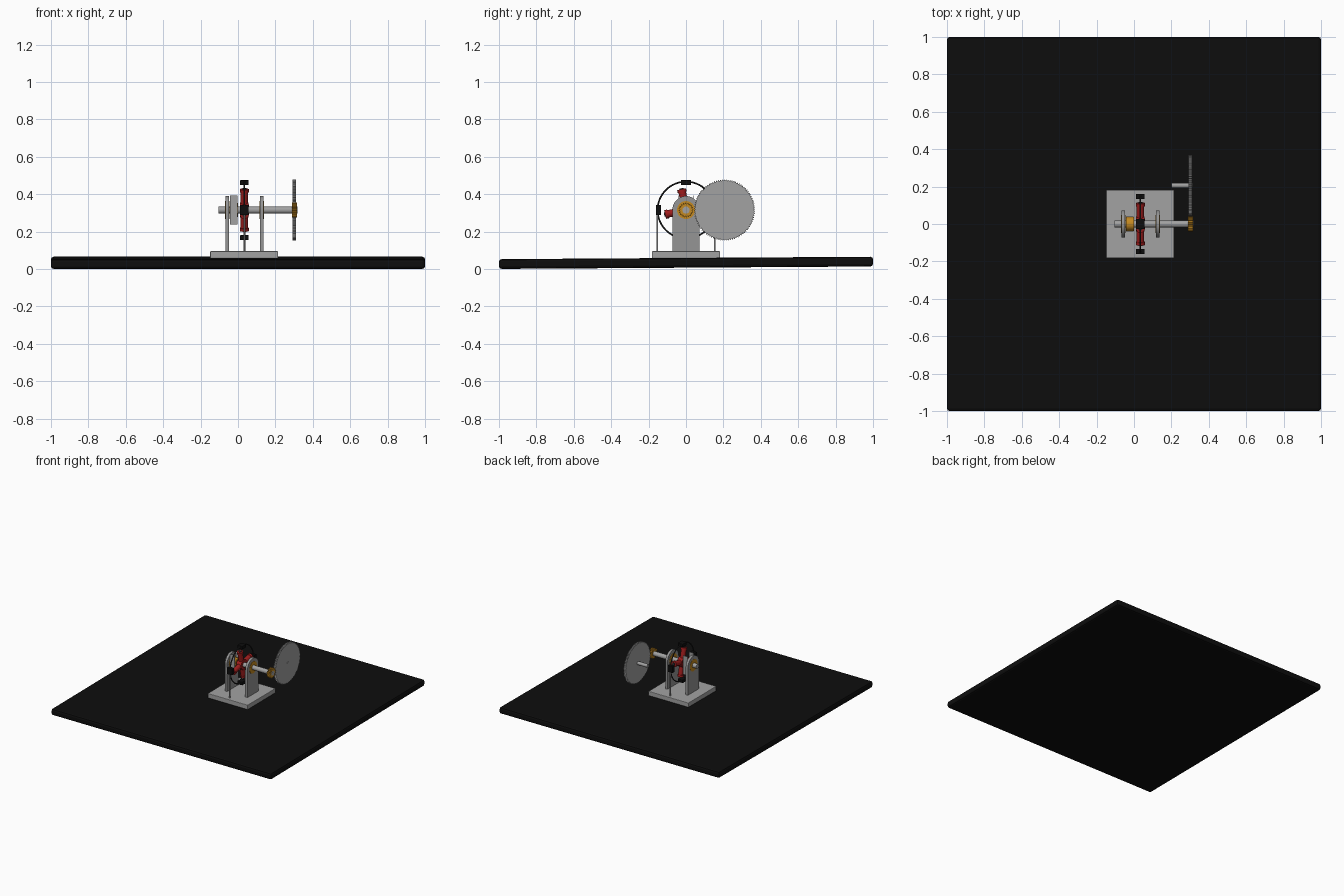
import bpy, bmesh, math
from mathutils import Matrix, Vector

cube = bpy.data.objects.get("Cube")
if cube:
    bpy.data.objects.remove(cube, do_unlink=True)


def material(name, r, g, b):
    m = bpy.data.materials.new(name)
    m.use_nodes = True
    m.diffuse_color = (r, g, b, 1)
    m.node_tree.nodes["Principled BSDF"].inputs["Base Color"].default_value = (r, g, b, 1)
    return m


BLACK = material("black", 0.004, 0.004, 0.004)
GREY = material("light_grey", 0.36, 0.36, 0.36)
STEEL = material("steel_grey", 0.30, 0.30, 0.30)
BRASS = material("brass", 0.55, 0.25, 0.015)
RED = material("red", 0.35, 0.012, 0.012)
DARK = material("dark_iron", 0.02, 0.02, 0.02)

AXIS_Z = 0.315      # height of the main shaft
ROTOR_X = 0.034     # plane of the rotor and the magnet ring
HUB = Vector((ROTOR_X, 0, AXIS_Z))


def finish(name, bm, mat, smooth=False):
    bmesh.ops.recalc_face_normals(bm, faces=bm.faces)
    me = bpy.data.meshes.new(name)
    bm.to_mesh(me)
    bm.free()
    me.materials.append(mat)
    ob = bpy.data.objects.new(name, me)
    bpy.context.collection.objects.link(ob)
    if smooth:
        bpy.ops.object.select_all(action='DESELECT')
        ob.select_set(True)
        bpy.context.view_layer.objects.active = ob
        bpy.ops.object.shade_smooth_by_angle(angle=math.radians(35))
    return ob


def box(name, center, size, mat, bevel=0.0, turn=None):
    bm = bmesh.new()
    bmesh.ops.create_cube(bm, size=1, matrix=Matrix.Diagonal((*size, 1)))
    if bevel:
        bmesh.ops.bevel(bm, geom=bm.edges[:], offset=bevel, segments=2,
                        profile=0.5, affect='EDGES')
    bm.transform(Matrix.Translation(center) @ (turn or Matrix.Identity(4)))
    return finish(name, bm, mat)


def rod(name, start, end, radius, mat, sides=32):
    start, end = Vector(start), Vector(end)
    axis = end - start
    bm = bmesh.new()
    bmesh.ops.create_cone(bm, cap_ends=True, segments=sides, radius1=radius,
                          radius2=radius, depth=axis.length)
    bm.transform(Matrix.Translation((start + end) / 2)
                 @ axis.to_track_quat('Z', 'Y').to_matrix().to_4x4())
    return finish(name, bm, mat, True)


def plate(name, x0, x1, outline, mat, smooth=False):
    """Extrude a (y, z) outline along x."""
    bm = bmesh.new()
    face = bm.faces.new([bm.verts.new((x0, y, z)) for y, z in outline])
    new = bmesh.ops.extrude_face_region(bm, geom=[face])["geom"]
    bmesh.ops.translate(bm, vec=(x1 - x0, 0, 0),
                        verts=[v for v in new if isinstance(v, bmesh.types.BMVert)])
    return finish(name, bm, mat, smooth)


def gear(name, x0, x1, y, z, radius, depth, teeth, mat):
    outline = []
    for i in range(teeth * 4):
        r = radius if i % 4 < 2 else radius - depth
        a = math.tau * i / (teeth * 4)
        outline.append((y + r * math.cos(a), z + r * math.sin(a)))
    return plate(name, x0, x1, outline, mat)


# Ground slab, very slightly tilted, and the plinth
box("ground_slab", (0, 0, 0.033), (2, 2, 0.052), BLACK, 0.014,
    Matrix.Rotation(0.0065, 4, 'X'))
box("plinth", (0.033, 0, 0.076), (0.364, 0.364, 0.038), GREY, 0.004)

# Round-topped uprights with brass bearings
arch = [(0.073 * math.cos(math.pi * i / 24), AXIS_Z + 0.075 * math.sin(math.pi * i / 24))
        for i in range(25)]
arch = [(0.073, 0.09)] + arch + [(-0.073, 0.09)]
for side, x in (("right", -0.058), ("left", 0.127)):
    plate(side + "_upright", x - 0.01, x + 0.01, arch, STEEL, True)
    rod(side + "_bearing", (x - 0.012, 0, AXIS_Z), (x + 0.012, 0, AXIS_Z), 0.048, BRASS)

# Main shaft, commutator, brushes and pinion
rod("main_shaft", (-0.105, 0, AXIS_Z), (0.318, 0, AXIS_Z), 0.019, GREY)
rod("commutator", (-0.044, 0, AXIS_Z), (0.0, 0, AXIS_Z), 0.037, BRASS)
for side, y in (("front", -0.039), ("back", 0.039)):
    box(side + "_brush", (-0.022, y, AXIS_Z), (0.04, 0.004, 0.155), GREY)
gear("pinion", 0.288, 0.316, 0, AXIS_Z, 0.04, 0.007, 20, BRASS)

# Large toothed wheel on its own stub axle
WHEEL_Y = 0.206
gear("large_wheel", 0.291, 0.309, WHEEL_Y, AXIS_Z, 0.163, 0.006, 96, GREY)
rod("wheel_axle", (0.2, WHEEL_Y, AXIS_Z), (0.312, WHEEL_Y, AXIS_Z), 0.014, GREY)

# Rotor with four wound poles, turned a little
rod("rotor_hub", (0.012, 0, AXIS_Z), (0.056, 0, AXIS_Z), 0.04, RED)
for i in range(4):
    a = math.radians(12 + 90 * i)
    out = Vector((0, -math.sin(a), math.cos(a)))
    rod(f"coil_{i + 1}", HUB + out * 0.03, HUB + out * 0.098, 0.020, RED)
    rod(f"coil_flange_{i + 1}", HUB + out * 0.098, HUB + out * 0.114, 0.024, RED)
    rod(f"pole_core_{i + 1}", HUB + out * 0.09, HUB + out * 0.119, 0.011, DARK)

# Thin ring carrying four magnets, held by two rods
bm = bmesh.new()
bmesh.ops.create_circle(bm, segments=8, radius=0.0045,
                        matrix=Matrix.Translation((ROTOR_X, 0, AXIS_Z + 0.152)))
bmesh.ops.rotate(bm, cent=(ROTOR_X, 0, AXIS_Z + 0.152), verts=bm.verts,
                 matrix=Matrix.Rotation(math.pi / 2, 3, 'X'))
bmesh.ops.spin(bm, geom=bm.verts[:] + bm.edges[:], cent=HUB, axis=(1, 0, 0),
               angle=math.tau, steps=64, use_merge=True)
bmesh.ops.remove_doubles(bm, verts=bm.verts, dist=0.0002)
finish("magnet_ring", bm, DARK, True)
for i in range(4):
    turn = Matrix.Rotation(math.pi / 2 * i, 4, 'X')
    box(f"magnet_{i + 1}", HUB + turn @ Vector((0, 0, 0.147)),
        (0.046, 0.054, 0.026), BLACK, 0.003, turn)
for side, y in (("front", -0.154), ("back", 0.154)):
    rod(side + "_ring_support", (ROTOR_X, y, 0.09), (ROTOR_X, y, AXIS_Z), 0.005, STEEL, 12)
